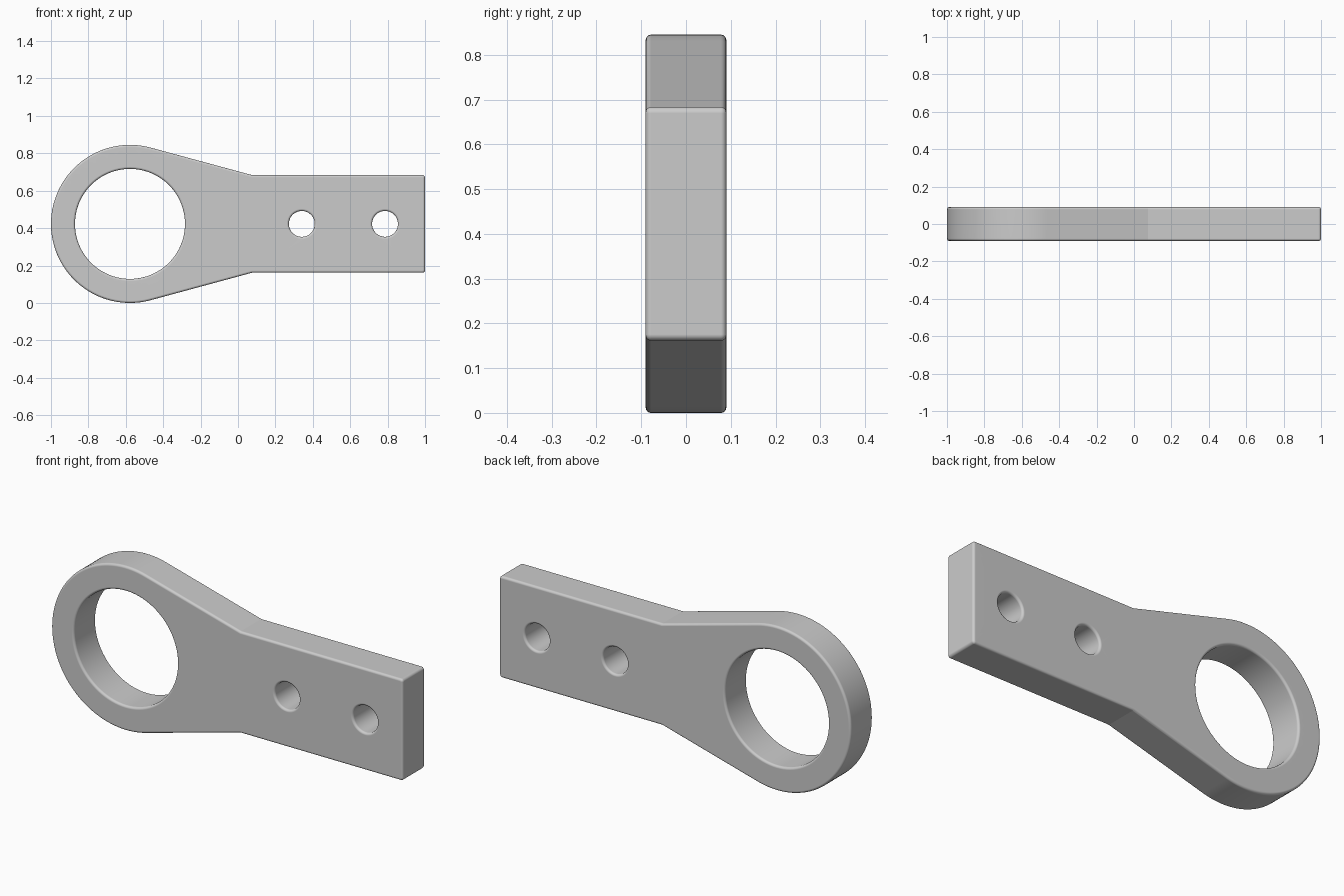
import bpy
import bmesh
from math import acos, atan2, cos, hypot, pi, radians, sin

if "Cube" in bpy.data.objects:
    bpy.data.objects.remove(bpy.data.objects["Cube"], do_unlink=True)

RING_R = 0.4225            # outer radius of the eye, also its centre height
RING_X = RING_R - 1
NECK_X, HALF_H = 0.075, 0.261
HALF_T = 0.09
ROUND, CORNER = 0.012, 0.014
STEPS = 8
HOLES = [(RING_X, 0.294), (0.341, 0.069), (0.786, 0.069)]


def arc(cx, cz, r, start, end, steps):
    angles = [start + (end - start) * i / steps for i in range(steps + 1)]
    return [(cx + r * cos(a), cz + r * sin(a)) for a in angles]


def outline(inset):
    """Round eye with tangent shoulders running into a straight tang."""
    r, h = RING_R - inset, HALF_H - inset
    dx = NECK_X - RING_X
    tangent = atan2(h, dx) + acos(r / hypot(dx, h))
    cx, cz, cr = 1 - CORNER, HALF_H - CORNER, CORNER - inset
    return (arc(RING_X, 0, r, tangent, 2 * pi - tangent, 80)
            + [(NECK_X, -h)]
            + arc(cx, -cz, cr, -pi / 2, 0, STEPS)
            + arc(cx, cz, cr, 0, pi / 2, STEPS)
            + [(NECK_X, h)])


def hole(x, radius):
    return lambda inset: arc(x, 0, radius + inset, 0, 2 * pi, 96)[:-1]


# Rounded edge section, from the front face to the back face
quarter = [k * pi / 2 / STEPS for k in range(STEPS + 1)]
front = [(ROUND * (1 - sin(a)), -HALF_T + ROUND * (1 - cos(a))) for a in quarter]
section = front + [(inset, -y) for inset, y in reversed(front)]

# Side walls of the outline and of each hole
bm = bmesh.new()
rims = {0: [], len(section) - 1: []}
for shape in [outline] + [hole(x, r) for x, r in HOLES]:
    rings = [[bm.verts.new((x, y, z + RING_R)) for x, z in shape(inset)]
             for inset, y in section]
    count = len(rings[0])
    for a, b in zip(rings, rings[1:]):
        for i in range(count):
            j = (i + 1) % count
            bm.faces.new((a[i], a[j], b[j], b[i]))
    for level, edges in rims.items():
        ring = rings[level]
        edges += [bm.edges.get((ring[i - 1], ring[i])) for i in range(count)]

# Flat front and back faces with the holes left open
for edges in rims.values():
    bmesh.ops.triangle_fill(bm, edges=edges, use_beauty=True)
bmesh.ops.recalc_face_normals(bm, faces=bm.faces[:])

mesh = bpy.data.meshes.new("eye_bracket")
bm.to_mesh(mesh)
bm.free()
bracket = bpy.data.objects.new("eye_bracket", mesh)
bpy.context.collection.objects.link(bracket)

# Single plain grey
grey = bpy.data.materials.new("plain_grey")
grey.use_nodes = True
colour = (0.6, 0.6, 0.6, 1)
grey.diffuse_color = colour
grey.node_tree.nodes["Principled BSDF"].inputs["Base Color"].default_value = colour
mesh.materials.append(grey)

# Smooth rounds, crisp shoulders, flat large faces
bpy.ops.object.select_all(action="DESELECT")
bracket.select_set(True)
bpy.context.view_layer.objects.active = bracket
bpy.ops.object.shade_smooth_by_angle(angle=radians(12.5))
weighted = bracket.modifiers.new("even_shading", "WEIGHTED_NORMAL")
weighted.keep_sharp = True
